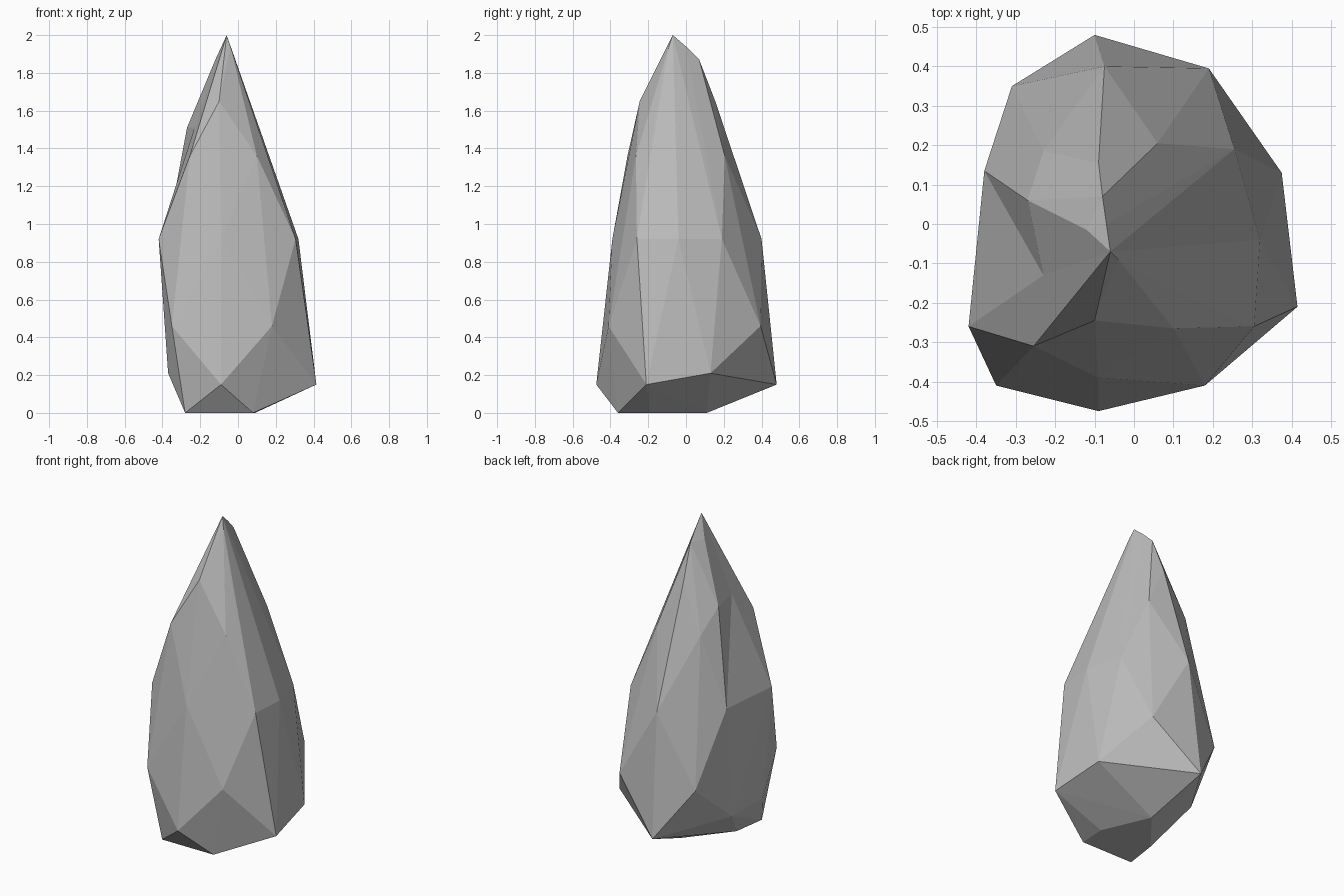
import bpy
import bmesh
from mathutils import Vector

# Remove the default cube only
default_cube = bpy.data.objects.get("Cube")
if default_cube:
    bpy.data.objects.remove(default_cube, do_unlink=True)


def make_material(name, level):
    """One flat grey material for viewport and render."""
    material = bpy.data.materials.new(name)
    material.use_nodes = True
    colour = (level, level, level, 1)
    material.diffuse_color = colour
    shader = material.node_tree.nodes["Principled BSDF"]
    shader.inputs["Base Color"].default_value = colour
    shader.inputs["Roughness"].default_value = 0.9
    return material


def add_level(bm, height, corners):
    """Add the chiselled corners that share one height."""
    for x, y in corners:
        bm.verts.new((x, y, height))


def nearest_vertex(bm, point):
    """Find the corner closest to a point."""
    target = Vector(point)
    return min(bm.verts, key=lambda vert: (vert.co - target).length)


def build_shell(bm):
    """Wrap all corners in a faceted shell and drop the unused ones."""
    result = bmesh.ops.convex_hull(bm, input=bm.verts[:], use_existing_faces=False)
    leftovers = {item for key in ("geom_interior", "geom_unused")
                 for item in result[key] if isinstance(item, bmesh.types.BMVert)}
    leftovers |= {vert for vert in bm.verts if not vert.link_faces}
    bmesh.ops.delete(bm, geom=list(leftovers), context="VERTS")


bm = bmesh.new()

# Flat foot
add_level(bm, 0, [(-.04, .11), (.09, -.19), (.08, -.36), (-.28, -.36), (-.25, -.15)])
# Low girdle, where the undercut ends
add_level(bm, .15, [(-.09, -.475), (.415, -.21), (-.1, .48)])
add_level(bm, .21, [(.375, .13), (-.37, .07), (-.37, -.24)])
# Lower belt
add_level(bm, .46, [(-.35, -.41), (.18, -.41), (.19, .395), (-.31, .35)])
# Waist
add_level(bm, .92, [(-.42, -.26), (-.395, -.04), (-.38, .135), (-.075, .4),
                    (.255, .19), (.32, -.04), (.305, -.26), (-.09, -.39)])
# Shoulders
add_level(bm, 1.36, [(-.255, -.31), (.1, -.265), (.06, .205), (-.23, .185)])
add_level(bm, 1.51, [(-.27, .06), (-.3, -.13)])
add_level(bm, 1.6, [(.07, -.155), (.055, 0)])
add_level(bm, 1.65, [(-.1, -.245), (-.09, .155)])
# Narrow crown
add_level(bm, 1.87, [(-.08, .07), (-.12, -.015)])
add_level(bm, 1.94, [(-.04, -.09), (-.07, 0)])
add_level(bm, 2, [(-.06, -.07)])

build_shell(bm)

# Shallow dent high on one side
dent = nearest_vertex(bm, (-.3, -.13, 1.51))
dent.co.x += .07

bmesh.ops.recalc_face_normals(bm, faces=bm.faces[:])
for face in bm.faces:
    face.smooth = False

mesh = bpy.data.meshes.new("standing_rock")
bm.to_mesh(mesh)
bm.free()
mesh.materials.append(make_material("stone_grey", .5))
standing_rock = bpy.data.objects.new("standing_rock", mesh)
bpy.context.scene.collection.objects.link(standing_rock)
